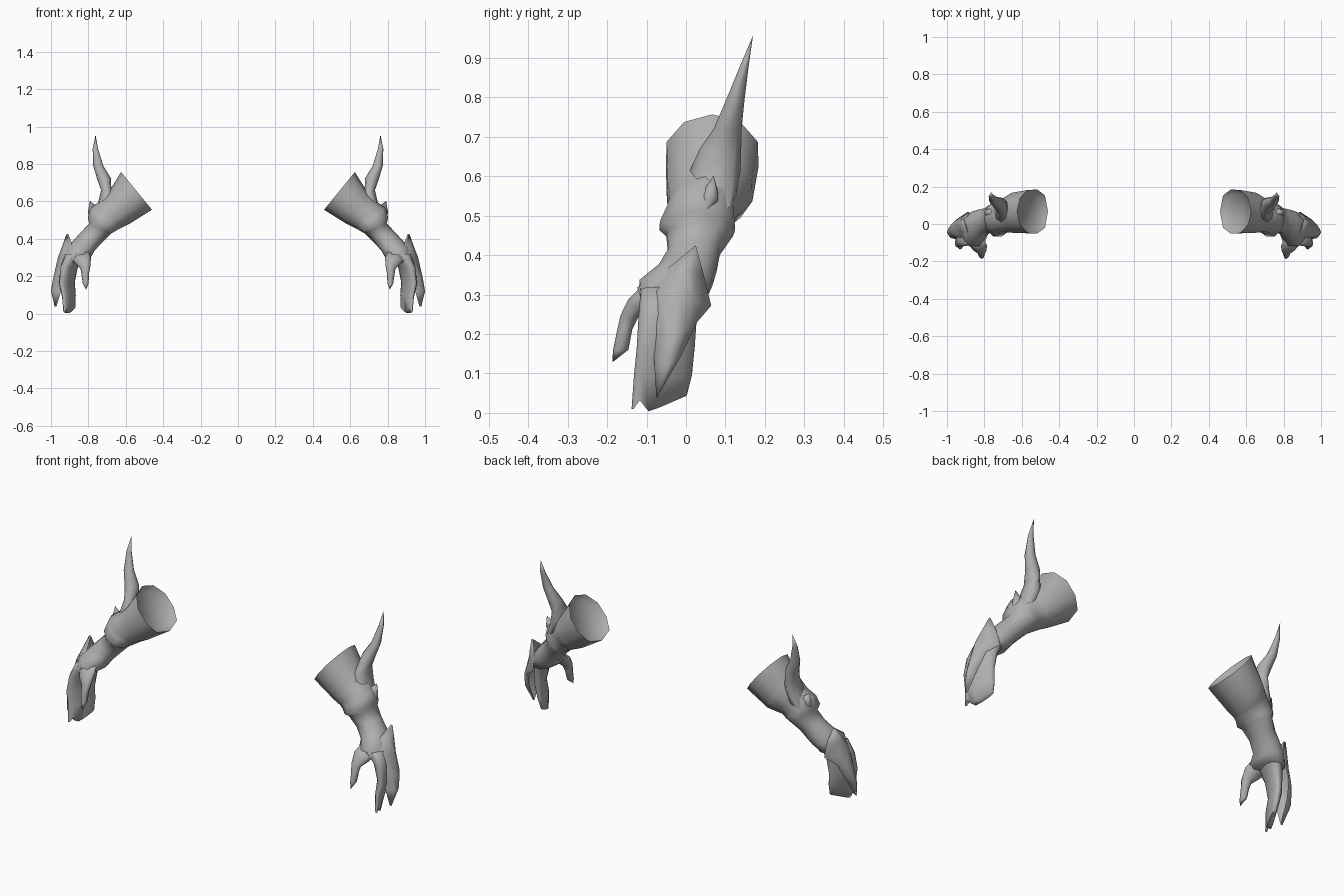
import bpy, bmesh, math
from mathutils import Vector

steel = bpy.data.materials.new("grey_metal")
steel.diffuse_color = (0.43, 0.43, 0.43, 1)


def finish(name, bm, angle=75):
    """Turn a bmesh into a smooth object mirrored to the other arm."""
    bmesh.ops.recalc_face_normals(bm, faces=bm.faces)
    mesh = bpy.data.meshes.new(name)
    bm.to_mesh(mesh)
    bm.free()
    mesh.materials.append(steel)
    ob = bpy.data.objects.new(name, mesh)
    bpy.context.collection.objects.link(ob)
    bpy.ops.object.select_all(action='DESELECT')
    ob.select_set(True)
    bpy.context.view_layer.objects.active = ob
    bpy.ops.object.shade_smooth_by_angle(angle=math.radians(angle))
    mirror = ob.modifiers.new("other_arm", 'MIRROR')
    mirror.use_mirror_merge = False
    return ob


def skin(bm, rows, closed=True):
    for a, b in zip(rows, rows[1:]):
        n = len(a)
        for i in range(n if closed else n - 1):
            j = (i + 1) % n
            bm.faces.new((a[i], a[j], b[j], b[i]))


def loft(name, rings, sides, tip=None, cap_start=False, cap_end=False,
         shape_end=None, boxy=1.0):
    """Rings are (inner x, z, outer x, z, y front, y back, optional skew).
    boxy below 1 squares off the inner (lower) half of each ring."""
    bm = bmesh.new()
    rows = []
    for x1, z1, x2, z2, y1, y2, *skew in rings:
        mid = Vector(((x1 + x2) / 2, (y1 + y2) / 2, (z1 + z2) / 2))
        u = Vector(((x2 - x1) / 2, 0, (z2 - z1) / 2))
        v = Vector((-skew[0] if skew else 0, (y2 - y1) / 2, 0))
        row = []
        for i in range(sides):
            t = 2 * math.pi * i / sides
            c, s = math.cos(t), math.sin(t)
            if c < -0.01:
                s = math.copysign(abs(s) ** boxy, s)
            row.append(bm.verts.new(mid + u * c + v * s))
        rows.append(row)
    skin(bm, rows)
    if shape_end:
        for vert in rows[-1]:
            vert.co.z = shape_end(vert.co)
    if tip:
        point = bm.verts.new(tip)
        for i in range(sides):
            bm.faces.new((rows[-1][i], rows[-1][(i + 1) % sides], point))
    if cap_end:
        bmesh.ops.triangulate(bm, faces=[bm.faces.new(rows[-1])])
    if cap_start:
        bm.faces.new(rows[0])
    return finish(name, bm)


def finger_ends(co):
    """Notched lower edge of the closed fingers."""
    if co.y < -0.125:
        return 0.010
    if co.y < -0.108:
        return 0.032
    return 0.004 + max(0, co.y + 0.09) * 0.43


# Flared cuff with a shallow dished end and lower rim, running into the forearm
loft("cuff_and_forearm", [
    (0.492, 0.555, 0.632, 0.723, -0.030, 0.165),
    (0.460, 0.555, 0.625, 0.757, -0.055, 0.188),
    (0.580, 0.480, 0.695, 0.645, -0.052, 0.172),
    (0.618, 0.462, 0.745, 0.595, -0.046, 0.142),
    (0.637, 0.452, 0.790, 0.565, -0.052, 0.124),
    (0.660, 0.438, 0.803, 0.512, -0.071, 0.128),
    (0.677, 0.430, 0.795, 0.482, -0.053, 0.122),
    (0.727, 0.380, 0.835, 0.440, -0.047, 0.088),
    (0.768, 0.335, 0.872, 0.400, -0.072, 0.080),
    (0.783, 0.305, 0.915, 0.355, -0.122, 0.070),
    (0.805, 0.290, 0.930, 0.285, -0.120, 0.055),
], 10, cap_start=True, cap_end=True, boxy=0.65)

# Hand with closed fingers, turned so its front edge lies further out
loft("hand", [
    (0.815, 0.310, 0.925, 0.32, -0.115, 0.045, 0.012),
    (0.862, 0.250, 0.942, 0.25, -0.120, 0.028, 0.025),
    (0.885, 0.170, 0.945, 0.16, -0.125, 0.022, 0.030),
    (0.880, 0.100, 0.929, 0.09, -0.132, 0.015, 0.028),
    (0.886, 0.050, 0.916, 0.03, -0.138, 0.002, 0.030),
], 16, cap_start=True, cap_end=True, shape_end=finger_ends)

# Thumb
loft("thumb", [
    (0.800, 0.330, 0.900, 0.310, -0.115, -0.050),
    (0.786, 0.300, 0.875, 0.270, -0.148, -0.085),
    (0.789, 0.255, 0.842, 0.240, -0.166, -0.118),
    (0.796, 0.215, 0.837, 0.210, -0.174, -0.136),
    (0.799, 0.160, 0.830, 0.160, -0.185, -0.146),
], 8, tip=(0.812, -0.187, 0.128), cap_start=True)

# Tall curved spike on the forearm
loft("forearm_spike", [
    (0.650, 0.580, 0.785, 0.510, 0.005, 0.125),
    (0.665, 0.635, 0.750, 0.585, 0.008, 0.138),
    (0.678, 0.680, 0.732, 0.660, 0.035, 0.140),
    (0.680, 0.725, 0.752, 0.715, 0.070, 0.141),
    (0.720, 0.790, 0.774, 0.790, 0.100, 0.148),
    (0.748, 0.880, 0.777, 0.880, 0.137, 0.159),
], 8, tip=(0.762, 0.17, 0.957), cap_start=True)

# Small spur beside the rim
loft("rim_spur", [
    (0.70, 0.555, 0.790, 0.50, 0.012, 0.088),
    (0.75, 0.570, 0.803, 0.54, 0.040, 0.084),
], 6, tip=(0.792, 0.07, 0.602), cap_start=True)

# Pointed ridged plate over the back of the hand: front edge, ridge, back edge
plate_rows = [
    ((0.890, -0.065, 0.352), (0.940, 0.000, 0.360), (0.895, 0.045, 0.350)),
    ((0.872, -0.124, 0.318), (0.963, -0.020, 0.300), (0.890, 0.064, 0.272)),
    ((0.935, -0.085, 0.200), (0.988, -0.035, 0.190), (0.945, 0.028, 0.230)),
    ((0.957, -0.080, 0.120), (1.000, -0.045, 0.120), (0.965, -0.012, 0.145)),
]
bm = bmesh.new()
rows = []
for front, ridge, back in plate_rows:
    f, r, b = Vector(front), Vector(ridge), Vector(back)
    bulge = Vector((0.012, 0, 0))
    rows.append([bm.verts.new(p) for p in
                 (f, (f + r) / 2 + bulge, r, (r + b) / 2 + bulge, b)])
skin(bm, rows, closed=False)
for row, tip in ((rows[0], (0.917, 0.025, 0.425)), (rows[-1], (0.980, -0.075, 0.037))):
    point = bm.verts.new(tip)
    for a, b in zip(row, row[1:]):
        bm.faces.new((a, b, point))
# Inner face of the plate, a little closer to the hand
outer = list(bm.faces)
copy = bmesh.ops.duplicate(bm, geom=outer + list(bm.edges) + list(bm.verts))
for v in [g for g in copy["geom"] if isinstance(g, bmesh.types.BMVert)]:
    v.co.x -= 0.010
bmesh.ops.bridge_loops(bm, edges=[e for e in bm.edges if e.is_boundary])
finish("hand_plate", bm)
